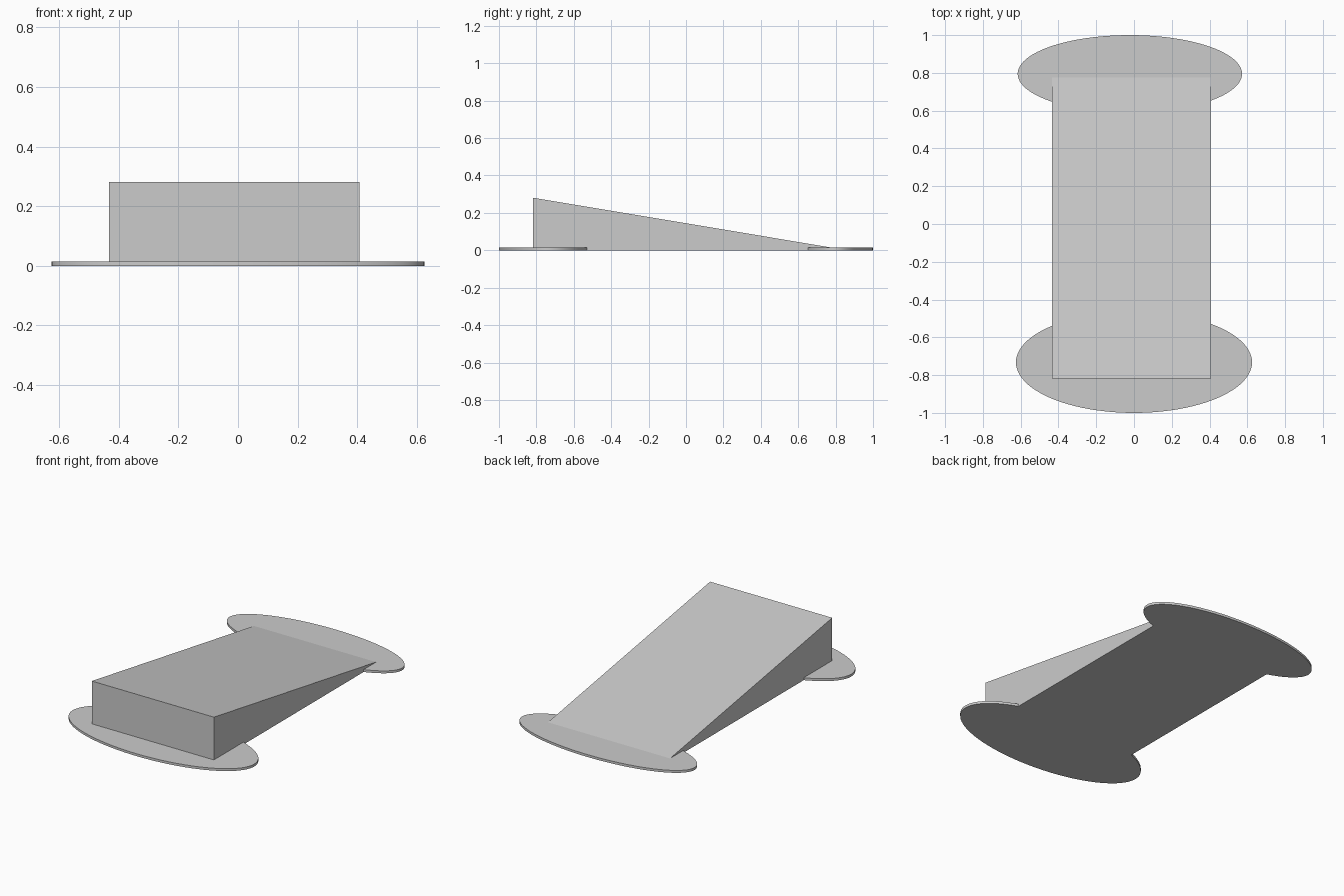
import bpy
import bmesh

cube = bpy.data.objects.get("Cube")
if cube:
    bpy.data.objects.remove(cube, do_unlink=True)

GREY = (0.6, 0.6, 0.6, 1)
mat = bpy.data.materials.new("plain grey")
mat.use_nodes = True
mat.diffuse_color = GREY
mat.node_tree.nodes["Principled BSDF"].inputs["Base Color"].default_value = GREY


def finish(name, bm):
    bmesh.ops.recalc_face_normals(bm, faces=bm.faces)
    mesh = bpy.data.meshes.new(name)
    bm.to_mesh(mesh)
    bm.free()
    mesh.materials.append(mat)
    obj = bpy.data.objects.new(name, mesh)
    bpy.context.collection.objects.link(obj)
    return obj


def oval_pad(name, x, y, rx, ry, height=0.015):
    bm = bmesh.new()
    bmesh.ops.create_cone(bm, cap_ends=True, segments=96, radius1=1, radius2=1, depth=height)
    bmesh.ops.scale(bm, vec=(rx, ry, 1), verts=bm.verts)
    bmesh.ops.translate(bm, vec=(x, y, height / 2), verts=bm.verts)
    obj = finish(name, bm)
    # Smooth rim, sharp edges around the caps
    bpy.ops.object.select_all(action="DESELECT")
    obj.select_set(True)
    bpy.context.view_layer.objects.active = obj
    bpy.ops.object.shade_smooth_by_angle()


# Oval pads at both ends
oval_pad("front_pad", 0, -0.732, 0.625, 0.268)
oval_pad("rear_pad", -0.022, 0.795, 0.594, 0.205)

# Sloping ramp: side profile extruded across the width
bm = bmesh.new()
profile = [(-0.818, 0), (0.865, 0), (-0.818, 0.281)]
side = bm.faces.new([bm.verts.new((-0.433, y, z)) for y, z in profile])
extruded = bmesh.ops.extrude_face_region(bm, geom=[side])["geom"]
bmesh.ops.translate(bm, vec=(0.84, 0, 0),
                    verts=[v for v in extruded if isinstance(v, bmesh.types.BMVert)])
finish("ramp", bm)
